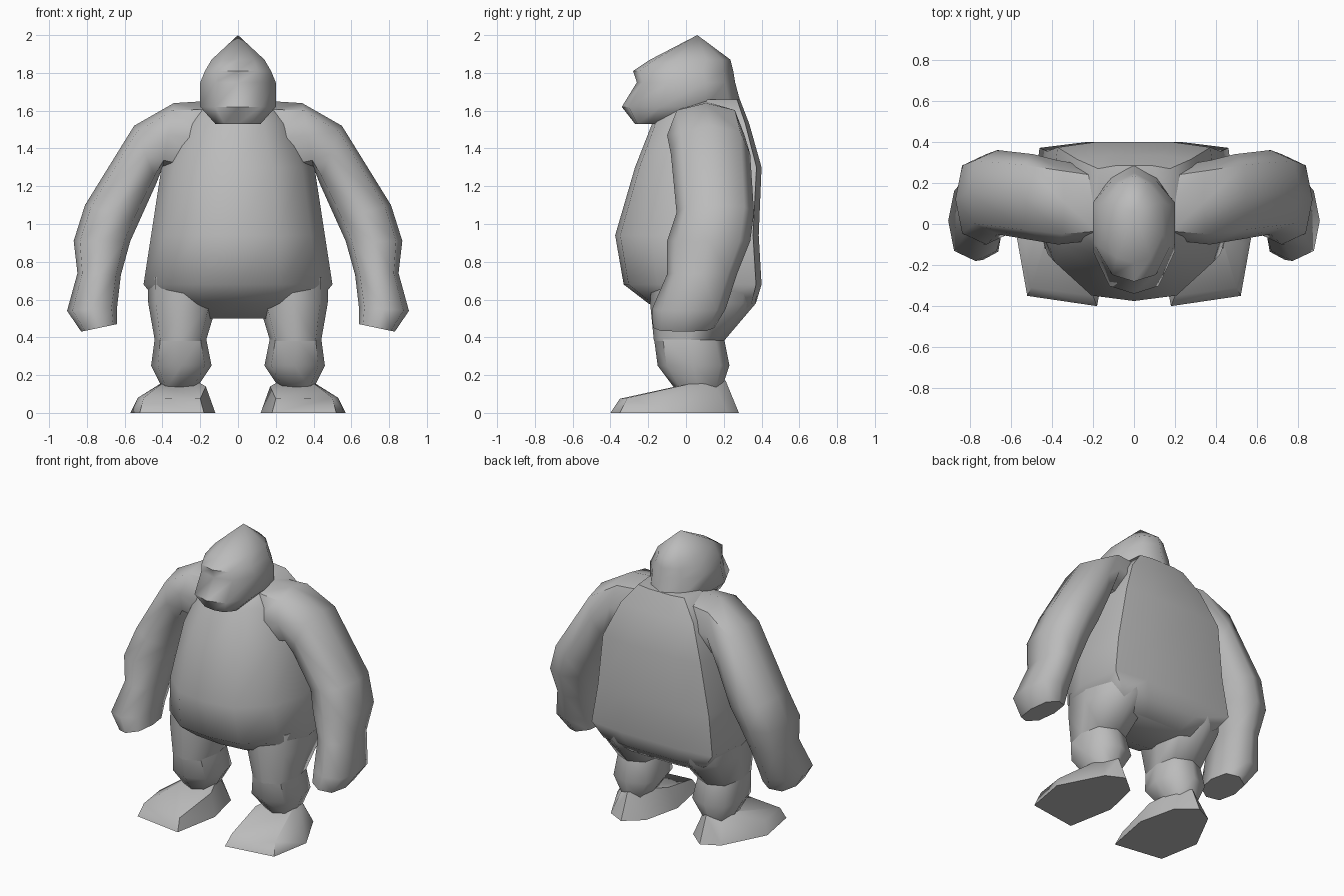
import bpy, bmesh, math
from mathutils import Vector

if "Cube" in bpy.data.objects:
    bpy.data.objects.remove(bpy.data.objects["Cube"])

fur = bpy.data.materials.new("grey fur")
fur.diffuse_color = (0.5, 0.5, 0.5, 1)
fur.use_nodes = True
fur.node_tree.nodes["Principled BSDF"].inputs["Base Color"].default_value = fur.diffuse_color

# Unit cross-sections: (across, depth), depth -1 = front
def sym(half):
    return half + [(-a, d) for a, d in reversed(half) if a > 0]

BODY = sym([(0, -1), (.45, -.93), (.84, -.5), (1, .1), (.92, .92), (.45, 1)])
HEAD = sym([(0, -1), (.6, -.88), (1, -.35), (1, .4), (.55, .8), (0, 1)])
LIMB = [(1, 0), (.78, .75), (0, 1), (-.78, .75), (-1, 0), (-.78, -.75), (0, -1), (.78, -.75)]


def finish(name, bm, mirror):
    bmesh.ops.recalc_face_normals(bm, faces=bm.faces)
    me = bpy.data.meshes.new(name)
    bm.to_mesh(me)
    bm.free()
    me.materials.append(fur)
    ob = bpy.data.objects.new(name, me)
    bpy.context.collection.objects.link(ob)
    if mirror:
        ob.modifiers.new("mirror", 'MIRROR').use_clip = False
    bpy.ops.object.select_all(action='DESELECT')
    ob.select_set(True)
    bpy.context.view_layer.objects.active = ob
    bpy.ops.object.shade_smooth_by_angle(angle=math.radians(55))
    return ob


def loft(name, section, rings, mirror=False, tip=None):
    """Each ring: inner x, inner z, outer x, outer z, front y, back y."""
    bm = bmesh.new()
    loops = []
    for xi, zi, xo, zo, yf, yb in rings:
        loops.append([bm.verts.new(((xi + xo) / 2 + a * (xo - xi) / 2,
                                    (yf + yb) / 2 + d * (yb - yf) / 2,
                                    (zi + zo) / 2 + a * (zo - zi) / 2)) for a, d in section])
    n = len(section)
    for lo, hi in zip(loops, loops[1:]):
        for i in range(n):
            j = (i + 1) % n
            bm.faces.new((lo[i], lo[j], hi[j], hi[i]))
    bm.faces.new(loops[0])
    if tip:
        t = bm.verts.new(tip)
        for i in range(n):
            bm.faces.new((loops[-1][i], loops[-1][(i + 1) % n], t))
    else:
        bm.faces.new(loops[-1])
    return finish(name, bm, mirror)


def level(z, w, yf, yb):
    return (-w, z, w, z, yf, yb)


# Torso with heavy belly and flat back
loft("torso", BODY, [
    level(.50, .30, -.02, .28), level(.58, .42, -.20, .37), level(.68, .50, -.33, .40),
    level(.94, .46, -.375, .385), level(1.3, .405, -.27, .40),
    level(1.53, .30, -.18, .335), level(1.66, .19, -.10, .285)])

# Head with muzzle, brow and pointed crown
loft("head", HEAD, [
    level(1.53, .12, -.27, -.06), level(1.62, .20, -.34, .295), level(1.75, .20, -.26, .26),
    level(1.81, .175, -.28, .25), level(1.87, .14, -.19, .235)], tip=(0, .06, 2.0))

# Arms from shoulder to fist
loft("arm", LIMB, [
    (.20, 1.25, .18, 1.65, -.08, .28), (.40, 1.30, .34, 1.64, -.10, .31),
    (.43, 1.22, .55, 1.52, -.08, .34), (.52, 1.02, .81, 1.10, -.05, .36),
    (.57, .91, .87, .91, -.10, .34), (.62, .73, .85, .74, -.10, .27),
    (.64, .56, .905, .54, -.18, .21), (.64, .47, .83, .43, -.175, .15)], mirror=True)

# Thighs, then bulging shins
loft("thigh", LIMB, [
    (.08, .72, .48, .72, -.18, .38), (.11, .58, .475, .58, -.19, .37),
    (.17, .38, .44, .38, -.17, .20)], mirror=True)
loft("shin", LIMB, [
    (.17, .40, .44, .40, -.17, .20), (.14, .25, .46, .25, -.15, .23),
    (.22, .13, .40, .13, -.06, .19)], mirror=True)

# Feet: wedge with broad toe and narrow heel
bm = bmesh.new()
for p in [(.18, -.40, 0), (.52, -.35, 0), (.57, -.07, 0), (.42, .22, 0), (.30, .28, 0),
          (.18, .18, 0), (.12, -.08, 0), (.20, -.35, .075), (.50, -.31, .08), (.53, -.10, .08),
          (.17, -.05, .14), (.41, -.02, .145), (.24, .13, .18), (.37, .14, .18), (.30, .21, .17)]:
    bm.verts.new(Vector(p))
res = bmesh.ops.convex_hull(bm, input=bm.verts)
finish("foot", bm, True)
